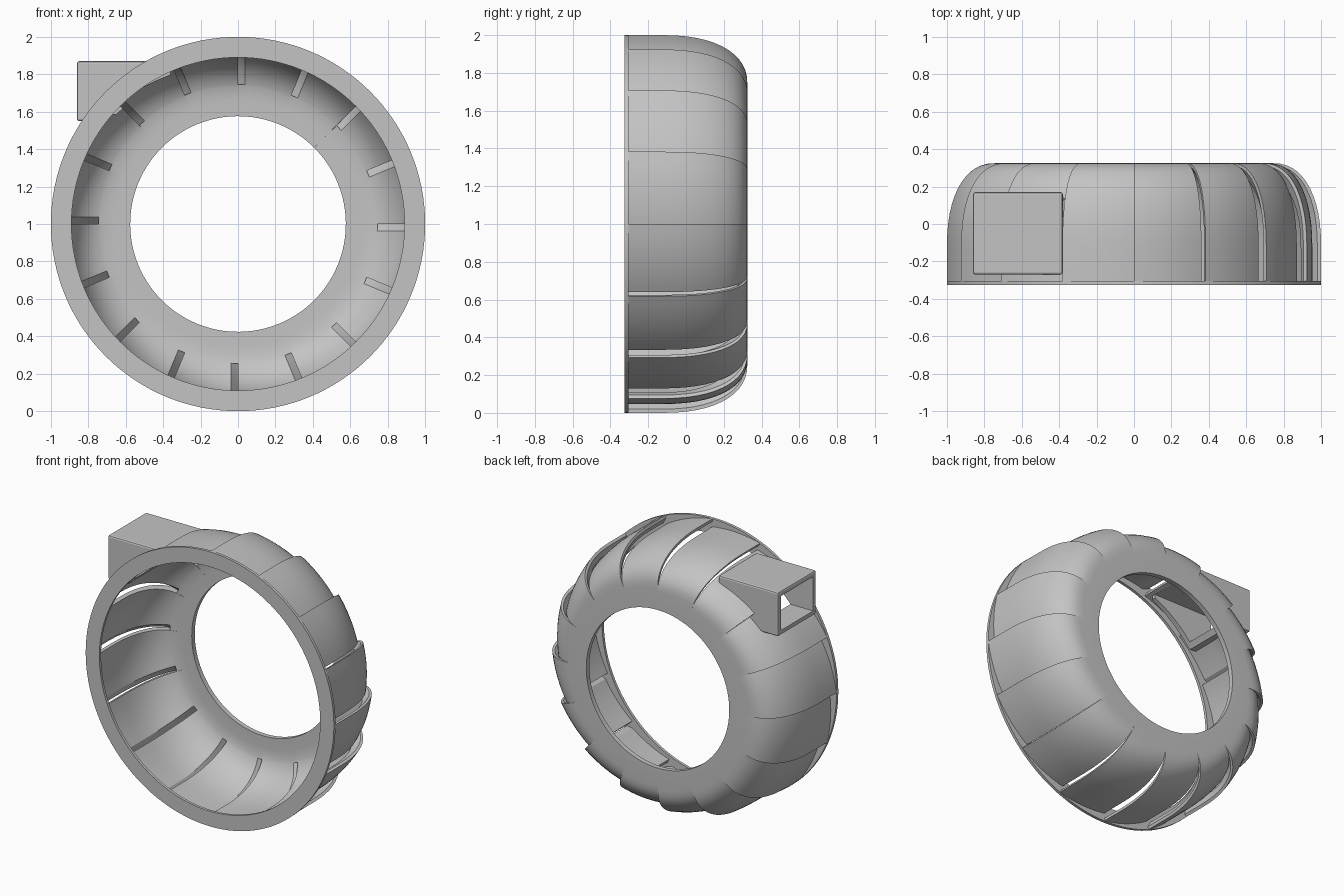
import bpy, bmesh
from math import sin, cos, asin, pi, radians
from mathutils import Matrix

cube = bpy.data.objects.get("Cube")
if cube:
    bpy.data.objects.remove(cube)

COUNT, STEPS, POINTS = 16, 10, 14
STEP = 2 * pi / COUNT
HOLE, SLOT_END, SLOT_WIDTH = 0.576, 0.745, 0.037
FRONT, MID, POWER = -0.31, -0.13, 2.3

grey = bpy.data.materials.new("plain_grey")
grey.use_nodes = True
colour = (0.55, 0.55, 0.55, 1)
grey.diffuse_color = colour
grey.node_tree.nodes["Principled BSDF"].inputs["Base Color"].default_value = colour


def finish(name, bm, smooth=True):
    """Turn a bmesh into a named grey object."""
    bmesh.ops.remove_doubles(bm, verts=bm.verts, dist=1e-5)
    bmesh.ops.recalc_face_normals(bm, faces=bm.faces)
    mesh = bpy.data.meshes.new(name)
    bm.to_mesh(mesh)
    bm.free()
    mesh.materials.append(grey)
    obj = bpy.data.objects.new(name, mesh)
    bpy.context.collection.objects.link(obj)
    if smooth:
        bpy.ops.object.select_all(action="DESELECT")
        obj.select_set(True)
        bpy.context.view_layer.objects.active = obj
        bpy.ops.object.shade_smooth_by_angle(angle=radians(30))
    return obj


def box(name, x, y, z):
    bm = bmesh.new()
    bmesh.ops.create_cube(bm, size=1)
    for v in bm.verts:
        for axis, (low, high) in enumerate((x, y, z)):
            v.co[axis] = low if v.co[axis] < 0 else high
    return finish(name, bm, False)


def cut(obj, cutter):
    mod = obj.modifiers.new("cut", "BOOLEAN")
    mod.operation = "DIFFERENCE"
    mod.solver = "EXACT"
    mod.object = cutter


def hide(obj):
    obj.hide_render = True
    obj.display_type = "WIRE"
    obj.hide_set(True)


def shoulder(centre, rim, depth, start):
    """Rounded profile from radius start out to the rim, then straight to the front."""
    width = rim - centre
    t0 = asin(((start - centre) / width) ** (POWER / 2))
    pts = []
    for i in range(POINTS):
        t = t0 + (pi / 2 - t0) * i / (POINTS - 1)
        pts.append((centre + width * sin(t) ** (2 / POWER),
                    MID + depth * max(cos(t), 0) ** (2 / POWER)))
    return pts + [(rim, FRONT)]


# Profiles along the spiral, t = 0 at the raised lip and 1 at the tucked end
def outer(t):
    centre = 0.74 - 0.03 * t
    return [(HOLE, 0.325)] + shoulder(centre, 1 - 0.058 * t, 0.455, centre)


def plate(t):
    """Inside of the flat back, up to the radius where the slot begins."""
    curve = shoulder(0.66, 0.95 - 0.035 * t, 0.42, 0.66)
    edge = shoulder(0.66, 0.95 - 0.035 * t, 0.42, SLOT_END)[0]
    return [(HOLE, curve[0][1])] + curve[:3] + [edge]


def inner(t):
    return plate(t) + shoulder(0.66, 0.95 - 0.035 * t, 0.42, SLOT_END)


def lip():
    return plate(0) + shoulder(0.74, 0.98, 0.44, SLOT_END)


# One louver panel: a thin spiral shell whose raised lip opens over a slot
def make_panel():
    lip_t = SLOT_WIDTH / 0.9 / STEP
    sections = [(None, outer(0), lip())]
    for i in range(STEPS + 1):
        t = i / STEPS
        sections.append((t, outer(lip_t + (1 - lip_t) * t), inner(t)))
    bm = bmesh.new()
    rings = []
    for t, out, under in sections:
        ring = []
        for r, y in out + under[::-1]:
            slot = asin(SLOT_WIDTH / r)
            a = 0 if t is None else -(slot + (STEP - slot) * t)
            ring.append(bm.verts.new((r * cos(a), y, r * sin(a))))
        rings.append(ring)
    for a, b in zip(rings, rings[1:]):
        for i in range(len(a)):
            j = (i + 1) % len(a)
            bm.faces.new((a[i], a[j], b[j], b[i]))
    bm.faces.new(rings[0])
    bm.faces.new(rings[-1][::-1])
    bmesh.ops.dissolve_degenerate(bm, dist=1e-5, edges=bm.edges)
    return finish("louver_panel", bm)


panels = [make_panel()]
for k in range(1, COUNT):
    panel = panels[0].copy()
    bpy.context.collection.objects.link(panel)
    panels.append(panel)
for k, panel in enumerate(panels):
    panel.name = f"louver_panel_{k + 1}"
    panel.location.z = 1
    panel.rotation_euler.y = -k * STEP

# Flat mounting flange on the front
bm = bmesh.new()
rings = []
for r, y in ((0.89, -0.325), (1, -0.325), (1, -0.305), (0.89, -0.305)):
    rings.append([bm.verts.new((r * cos(2 * pi * i / 128), y, 1 + r * sin(2 * pi * i / 128)))
                  for i in range(128)])
for k in range(4):
    a, b = rings[k], rings[(k + 1) % 4]
    for i in range(128):
        j = (i + 1) % 128
        bm.faces.new((a[i], a[j], b[j], b[i]))
finish("front_flange", bm)

# Side duct: an open box tube trimmed to the shell
duct = box("side_duct", (-0.86, -0.38), (-0.27, 0.17), (1.55, 1.87))
bore = box("duct_bore_cutter", (-1.1, -0.36), (-0.235, 0.135), (1.585, 1.835))
bm = bmesh.new()
bmesh.ops.create_cone(bm, cap_ends=True, segments=128, radius1=0.895, radius2=0.895, depth=1,
                      matrix=Matrix.Translation((0, 0, 1)) @ Matrix.Rotation(pi / 2, 4, "X"))
plug = finish("shell_interior_cutter", bm, False)
bevel = duct.modifiers.new("soft_edges", "BEVEL")
bevel.width = 0.012
bevel.segments = 2
cut(duct, bore)
cut(duct, plug)
for k in (5, 6, 7):
    cut(panels[k], bore)
hide(bore)
hide(plug)
